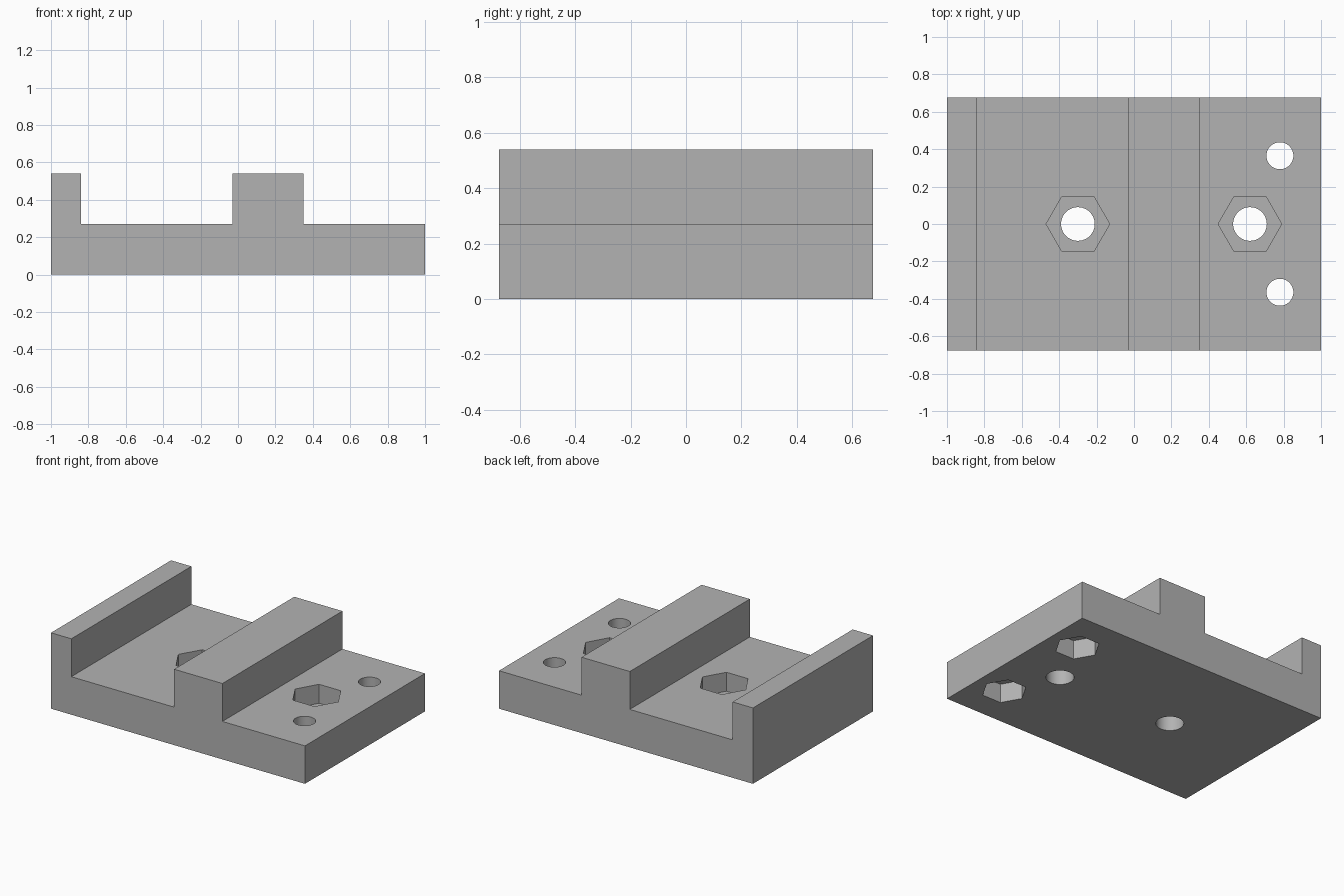
import bpy
import bmesh
import math

cube = bpy.data.objects.get("Cube")
if cube:
    bpy.data.objects.remove(cube, do_unlink=True)

DEPTH = 1.35      # front to back
FLOOR = 0.27      # thickness of the base slab
TOP = 0.54        # height of the ridges
POCKET = 0.135    # depth of the nut pockets

grey = bpy.data.materials.new("plain grey")
grey.use_nodes = True
colour = (0.45, 0.45, 0.45, 1)
grey.diffuse_color = colour
grey.node_tree.nodes["Principled BSDF"].inputs["Base Color"].default_value = colour

# Stepped bracket: side profile swept from front to back
profile = [(-1, 0), (1, 0), (1, FLOOR), (0.35, FLOOR), (0.35, TOP), (-0.03, TOP),
           (-0.03, FLOOR), (-0.84, FLOOR), (-0.84, TOP), (-1, TOP)]
bm = bmesh.new()
face = bm.faces.new([bm.verts.new((x, -DEPTH / 2, z)) for x, z in profile])
swept = bmesh.ops.extrude_face_region(bm, geom=[face])["geom"]
bmesh.ops.translate(bm, vec=(0, DEPTH, 0),
                    verts=[v for v in swept if isinstance(v, bmesh.types.BMVert)])
bmesh.ops.recalc_face_normals(bm, faces=bm.faces)
mesh = bpy.data.meshes.new("stepped_bracket")
bm.to_mesh(mesh)
bm.free()
bracket = bpy.data.objects.new("stepped_bracket", mesh)
bpy.context.collection.objects.link(bracket)
mesh.materials.append(grey)


def cut(x, y, radius, sides, bottom, top):
    """Cut a vertical prism-shaped hole out of the bracket."""
    bpy.ops.mesh.primitive_cylinder_add(
        vertices=sides, radius=radius, depth=top - bottom,
        location=(x, y, (top + bottom) / 2),
        rotation=(0, 0, math.pi / 6 if sides == 6 else 0))
    cutter = bpy.context.object
    cutter.name = "hole_cutter"
    cutter.hide_render = True
    mod = bracket.modifiers.new("hole", "BOOLEAN")
    mod.operation = "DIFFERENCE"
    mod.solver = "EXACT"
    mod.object = cutter
    bpy.ops.object.select_all(action="DESELECT")
    bracket.select_set(True)
    bpy.context.view_layer.objects.active = bracket
    bpy.ops.object.modifier_apply(modifier=mod.name)
    bpy.data.objects.remove(cutter, do_unlink=True)


# Large bolt holes, with hexagonal nut pockets on the upper side
for x in (-0.30, 0.62):
    cut(x, 0, 0.17, 6, FLOOR - POCKET, FLOOR + 0.1)
    cut(x, 0, 0.09, 48, -0.1, FLOOR + 0.1)

# Small bolt holes, with hexagonal nut pockets on the underside
for y in (-0.365, 0.365):
    cut(0.78, y, 0.147, 6, -0.1, POCKET)
    cut(0.78, y, 0.072, 48, -0.1, FLOOR + 0.1)

# Smooth hole walls, crisp edges elsewhere
bpy.ops.object.shade_smooth_by_angle(angle=math.radians(30))
